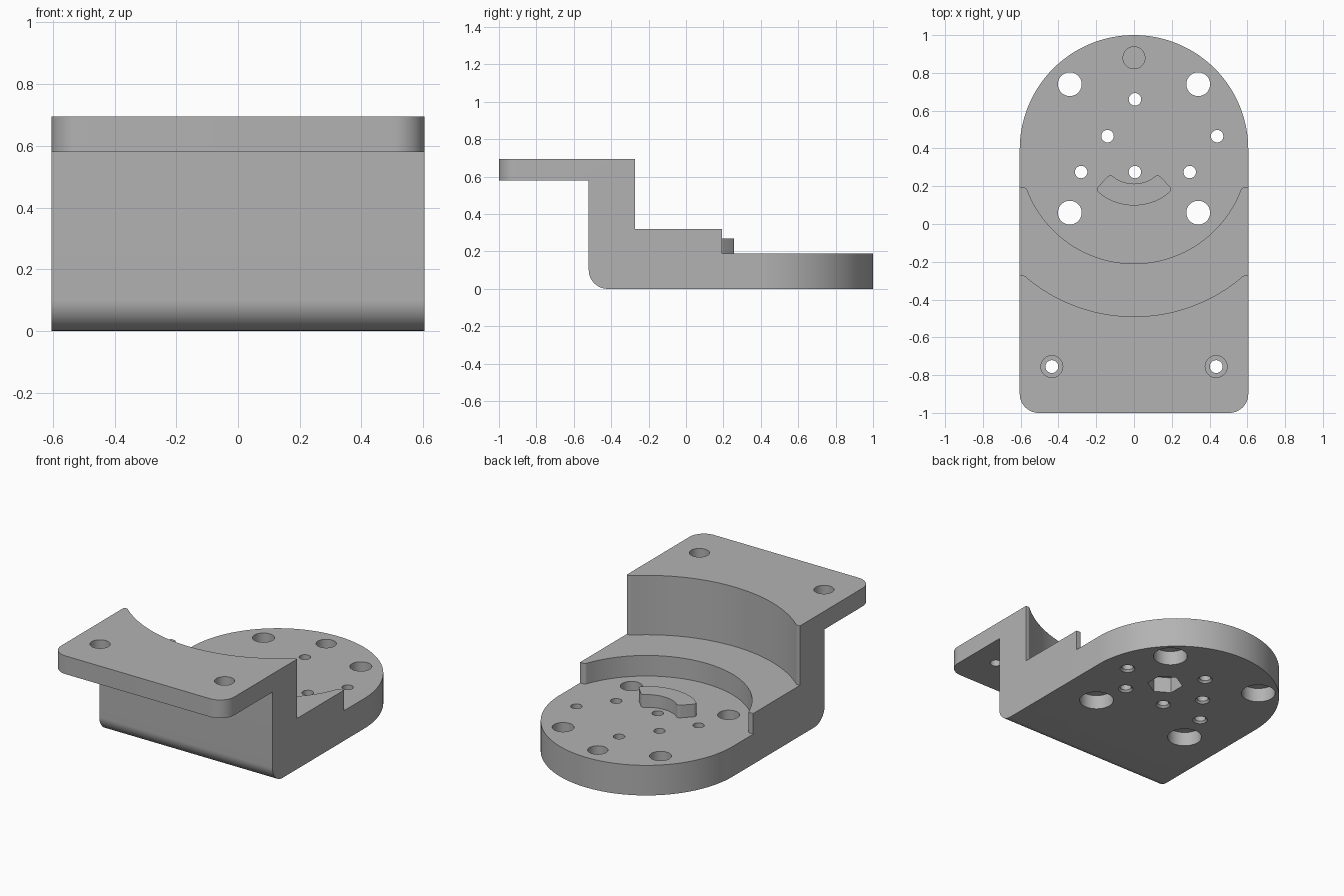
import bpy, bmesh
from math import sin, cos, tan, radians, pi
from mathutils import Vector

cube = bpy.data.objects.get("Cube")
if cube:
    bpy.data.objects.remove(cube, do_unlink=True)

HALF = 0.605      # half width, also the radius of the round end
CENTRE = 0.395    # y of the round end's centre
FLOOR, SHELF, TOP = 0.19, 0.32, 0.695

grey = bpy.data.materials.new("machined grey")
grey.use_nodes = True
colour = (0.45, 0.45, 0.45, 1)
grey.diffuse_color = colour
grey.node_tree.nodes["Principled BSDF"].inputs["Base Color"].default_value = colour


def finish(name, bm):
    bmesh.ops.recalc_face_normals(bm, faces=bm.faces)
    mesh = bpy.data.meshes.new(name)
    bm.to_mesh(mesh)
    bm.free()
    mesh.materials.append(grey)
    obj = bpy.data.objects.new(name, mesh)
    bpy.context.collection.objects.link(obj)
    return obj


def prism(name, points, low, high, sideways=False):
    """Extrude an outline along z, or a (y, z) profile along x."""
    bm = bmesh.new()
    place = (lambda p: (low, p[0], p[1])) if sideways else (lambda p: (p[0], p[1], low))
    face = bm.faces.new([bm.verts.new(place(p)) for p in points])
    shift = Vector((high - low, 0, 0) if sideways else (0, 0, high - low))
    new = bmesh.ops.extrude_face_region(bm, geom=[face])["geom"]
    bmesh.ops.translate(bm, vec=shift, verts=[v for v in new if isinstance(v, bmesh.types.BMVert)])
    return finish(name, bm)


def arc(radius, start, end, steps=48):
    """Arc about the round end's centre, angles measured from -y."""
    angles = [radians(start + (end - start) * i / steps) for i in range(steps + 1)]
    return [(radius * sin(a), CENTRE - radius * cos(a)) for a in angles]


def rounded(points, corners, radius, steps=6):
    """Replace the corners with the given indices by fillets."""
    pts = [Vector(p) for p in points]
    out = []
    for i, p in enumerate(pts):
        if i not in corners:
            out.append(p)
            continue
        d0 = (pts[i - 1] - p).normalized()
        d1 = (pts[(i + 1) % len(pts)] - p).normalized()
        half = d0.angle(d1) / 2
        mid = p + (d0 + d1).normalized() * radius / sin(half)
        a, b = (p + d * radius / tan(half) - mid for d in (d0, d1))
        out += [mid + a.lerp(b, k / steps).normalized() * radius for k in range(steps + 1)]
    return out


def boolean(target, cutter, operation):
    cutter.hide_render = True
    mod = target.modifiers.new(operation, "BOOLEAN")
    mod.operation, mod.solver, mod.object = operation, "EXACT", cutter
    bpy.context.view_layer.objects.active = target
    bpy.ops.object.modifier_apply(modifier=mod.name)
    bpy.data.objects.remove(cutter, do_unlink=True)


def add_hole(bm, x, y, levels, sides=40, turn=0.0):
    """Stack rings of (height, radius) into a closed, stepped plug."""
    rings = []
    for z, r in levels:
        rings.append([bm.verts.new((x + r * cos(turn + 2 * pi * i / sides),
                                    y + r * sin(turn + 2 * pi * i / sides), z))
                      for i in range(sides)])
    for lower, upper in zip(rings, rings[1:]):
        for i in range(sides):
            j = (i + 1) % sides
            bm.faces.new((lower[i], lower[j], upper[j], upper[i]))
    bm.faces.new(rings[0][::-1])
    bm.faces.new(rings[-1])


# Body: side profile with a rounded lower front edge, trimmed to the plan outline
profile = [(-1.1, 0.58), (-1.1, TOP), (1.1, TOP), (1.1, 0), (-0.52, 0), (-0.52, 0.58)]
body = prism("bracket_body", rounded(profile, {4}, 0.1, 12), -0.8, 0.8, sideways=True)
outline = arc(HALF, 90, 270, 72) + [(-HALF, -1), (HALF, -1)]
last = len(outline) - 1
boolean(body, prism("outline_trim", rounded(outline, {last - 1, last}, 0.1, 12), -0.5, 1.2), "INTERSECT")

# Two concentric curved steps with rounded tips
for radius, spread, floor in ((0.885, 41, SHELF), (HALF, 70.5, FLOOR)):
    curve = arc(radius, -spread, spread)
    tip = curve[0][1]
    region = [(-0.9, tip)] + curve + [(0.9, tip), (0.9, 1.3), (-0.9, 1.3)]
    cutter = prism("step_cutter", rounded(region, {1, len(curve)}, 0.018), floor, 1.2)
    boolean(body, cutter, "DIFFERENCE")

# Holes, all gathered in one cutter
bm = bmesh.new()
for side in (-1, 1):
    for y in (0.06, 0.74):      # large holes, counterbored from below
        add_hole(bm, side * 0.34, y, [(-0.1, 0.1), (0.09, 0.1), (0.09, 0.063), (0.3, 0.063)])
    # mounting holes, counterbored from above
    add_hole(bm, side * 0.435, -0.755, [(0.5, 0.034), (0.63, 0.034), (0.63, 0.058), (0.8, 0.058)])
# small holes, chamfered below
for x, y in ((0.005, 0.66), (-0.14, 0.465), (0.44, 0.465), (-0.28, 0.275), (0.005, 0.275), (0.295, 0.275)):
    add_hole(bm, x, y, [(-0.01, 0.053), (0.012, 0.033), (0.3, 0.033)], 28)
add_hole(bm, 0, 0.88, [(0.09, 0.058), (0.3, 0.058)])                # blind hole
add_hole(bm, 0.15, 0.465, [(-0.1, 0.104), (0.1, 0.104)], 6, pi / 6)  # hexagonal pocket
boolean(body, finish("hole_cutters", bm), "DIFFERENCE")

# Raised curved stop on the floor
outer, inner = arc(0.297, -44, 44, 20), arc(0.182, 44, -44, 20)
ends = {0, len(outer) - 1, len(outer), len(outer) + len(inner) - 1}
# short end segments are dropped so the fillets have room
crescent = [outer[0]] + outer[3:-3] + [outer[-1], inner[0]] + inner[3:-3] + [inner[-1]]
n = len(outer) - 4
stop = prism("curved_stop", rounded(crescent, {0, n - 1, n, len(crescent) - 1}, 0.02), FLOOR - 0.03, 0.27)

# Smooth the curved walls and keep edges sharp
for obj in (body, stop):
    bpy.ops.object.select_all(action="DESELECT")
    obj.select_set(True)
    bpy.context.view_layer.objects.active = obj
    bpy.ops.object.shade_smooth_by_angle(angle=radians(30))
